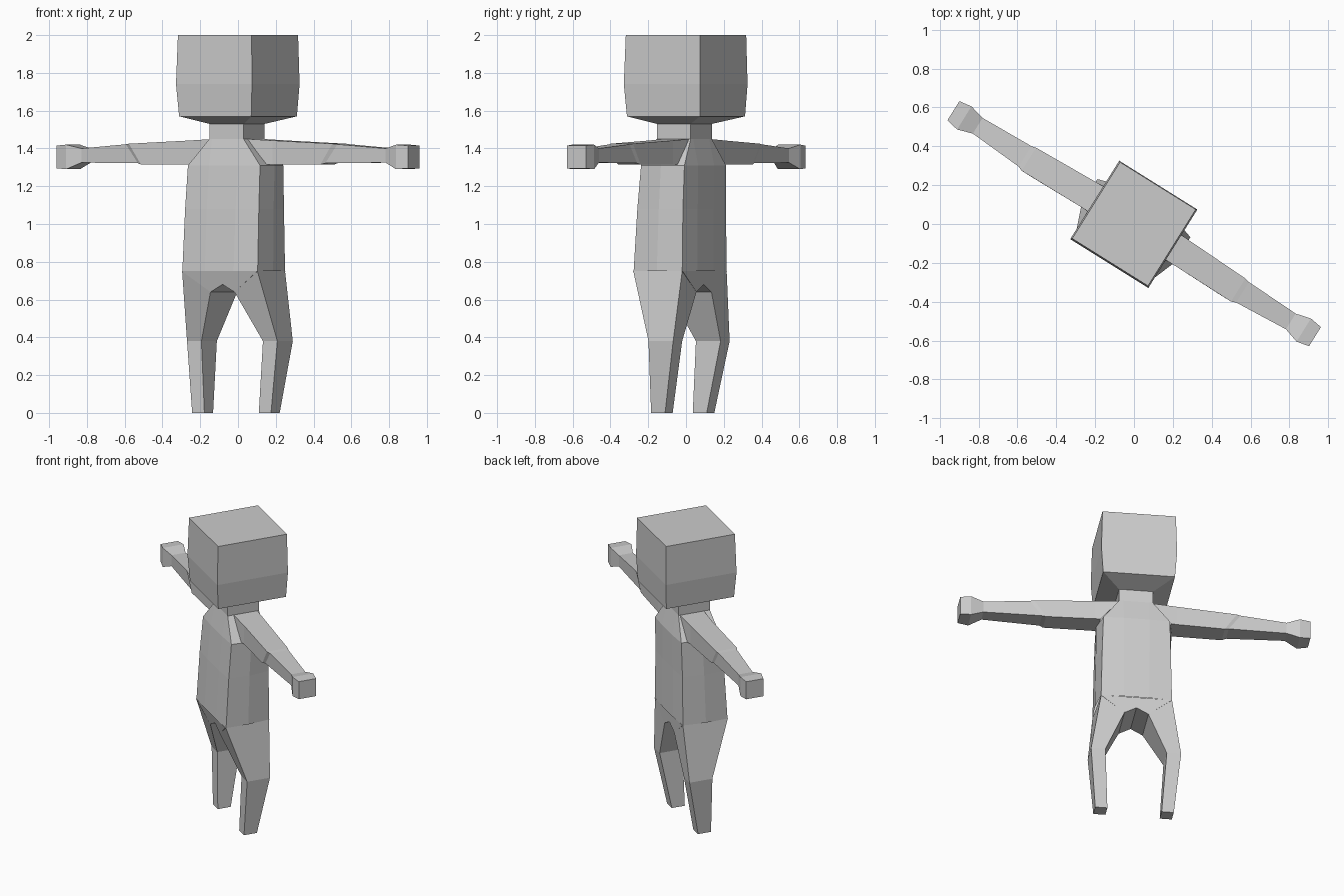
import bpy, bmesh, math

if "Cube" in bpy.data.objects:
    bpy.data.objects.remove(bpy.data.objects["Cube"])

TURN = math.radians(-32)  # the figure stands turned about z

grey = bpy.data.materials.new("plain grey")
grey.diffuse_color = (0.6, 0.6, 0.6, 1)
grey.use_nodes = True
grey.node_tree.nodes["Principled BSDF"].inputs["Base Color"].default_value = grey.diffuse_color


def loft(name, rings, cap_start=False, cap_end=False, mirror=False):
    """Join rings of equal point count into a faceted skin."""
    bm = bmesh.new()
    loops = [[bm.verts.new(p) for p in ring] for ring in rings]
    n = len(loops[0])
    for a, b in zip(loops, loops[1:]):
        for i in range(n):
            j = (i + 1) % n
            bm.faces.new((a[i], a[j], b[j], b[i]))
    if cap_start:
        bm.faces.new(loops[0][::-1])
    if cap_end:
        bm.faces.new(loops[-1])
    bmesh.ops.recalc_face_normals(bm, faces=bm.faces)
    mesh = bpy.data.meshes.new(name)
    bm.to_mesh(mesh)
    bm.free()
    mesh.materials.append(grey)
    obj = bpy.data.objects.new(name, mesh)
    bpy.context.collection.objects.link(obj)
    obj.rotation_euler.z = TURN
    if mirror:
        obj.modifiers.new("mirror", 'MIRROR').use_mirror_merge = False
    return obj


def box_ring(w, front, back, z):
    return [(-w, front, z), (w, front, z), (w, back, z), (-w, back, z)]


def torso_ring(wf, wb, ws, front, back, z, bulge=0.0):
    """Ten-sided section: front, side and back, slightly rounded."""
    right = [(0.09, front - bulge), (wf, front), (ws, (front + back) / 2),
             (wb, back), (0.08, back + bulge)]
    left = [(-x, y) for x, y in reversed(right)]
    return [(x, y, z) for x, y in right + left]


# Head: a box that bulges a little, with a sloped underside
loft("head", [box_ring(0.107, -0.115, 0.095, 1.53),
              box_ring(0.225, -0.228, 0.228, 1.57),
              box_ring(0.237, -0.240, 0.236, 1.74),
              box_ring(0.230, -0.232, 0.232, 2.0)], cap_end=True)

# Neck
loft("neck", [box_ring(0.107, -0.115, 0.095, 1.45),
              box_ring(0.107, -0.115, 0.095, 1.53)])

# Torso, hips up to the sloping shoulders
loft("torso", [torso_ring(0.235, 0.222, 0.240, -0.180, 0.115, 0.75, 0.008),
               torso_ring(0.230, 0.215, 0.236, -0.160, 0.115, 1.08, 0.008),
               torso_ring(0.225, 0.208, 0.235, -0.140, 0.120, 1.31, 0.006),
               torso_ring(0.107, 0.105, 0.107, -0.115, 0.095, 1.45)],
     cap_end=True)


# Pelvis: wedge between the legs with a raised crotch
def pelvis_section(w, y, yc):
    return [(-w, y, 0.75), (w, y, 0.75), (0.075, yc, 0.64),
            (0, yc, 0.68), (-0.075, yc, 0.64)]


loft("pelvis", [pelvis_section(0.235, -0.185, -0.155),
                pelvis_section(0.222, 0.118, 0.112)], True, True)


# Legs, tapering through the knee to a flat foot
def leg_ring(inner, outer, front, back, z):
    return [(inner, front, z), (outer, front, z),
            (outer, back, z), (inner, back, z)]


loft("leg", [[(0.075, -0.155, 0.64), (0.235, -0.182, 0.75),
              (0.222, 0.115, 0.75), (0.075, 0.112, 0.64)],
             leg_ring(0.192, 0.282, -0.058, 0.096, 0.38),
             leg_ring(0.170, 0.246, -0.064, 0.023, 0)],
     cap_end=True, mirror=True)


# Arms with a slanted step at the elbow and a block hand
def arm_ring(x_low, x_top, front, back, low, top):
    return [(x_low, front, low), (x_low, back, low),
            (x_top, back, top), (x_top, front, top)]


loft("arm", [arm_ring(0.220, 0.105, -0.075, 0.085, 1.315, 1.450),
             arm_ring(0.260, 0.260, -0.070, 0.080, 1.315, 1.442),
             arm_ring(0.560, 0.635, -0.074, 0.066, 1.315, 1.425),
             arm_ring(0.585, 0.660, -0.064, 0.060, 1.322, 1.422),
             arm_ring(0.950, 0.950, -0.045, 0.050, 1.325, 1.400),
             arm_ring(1.030, 1.030, -0.070, 0.070, 1.290, 1.420),
             arm_ring(1.097, 1.097, -0.056, 0.060, 1.295, 1.415)],
     cap_end=True, mirror=True)
